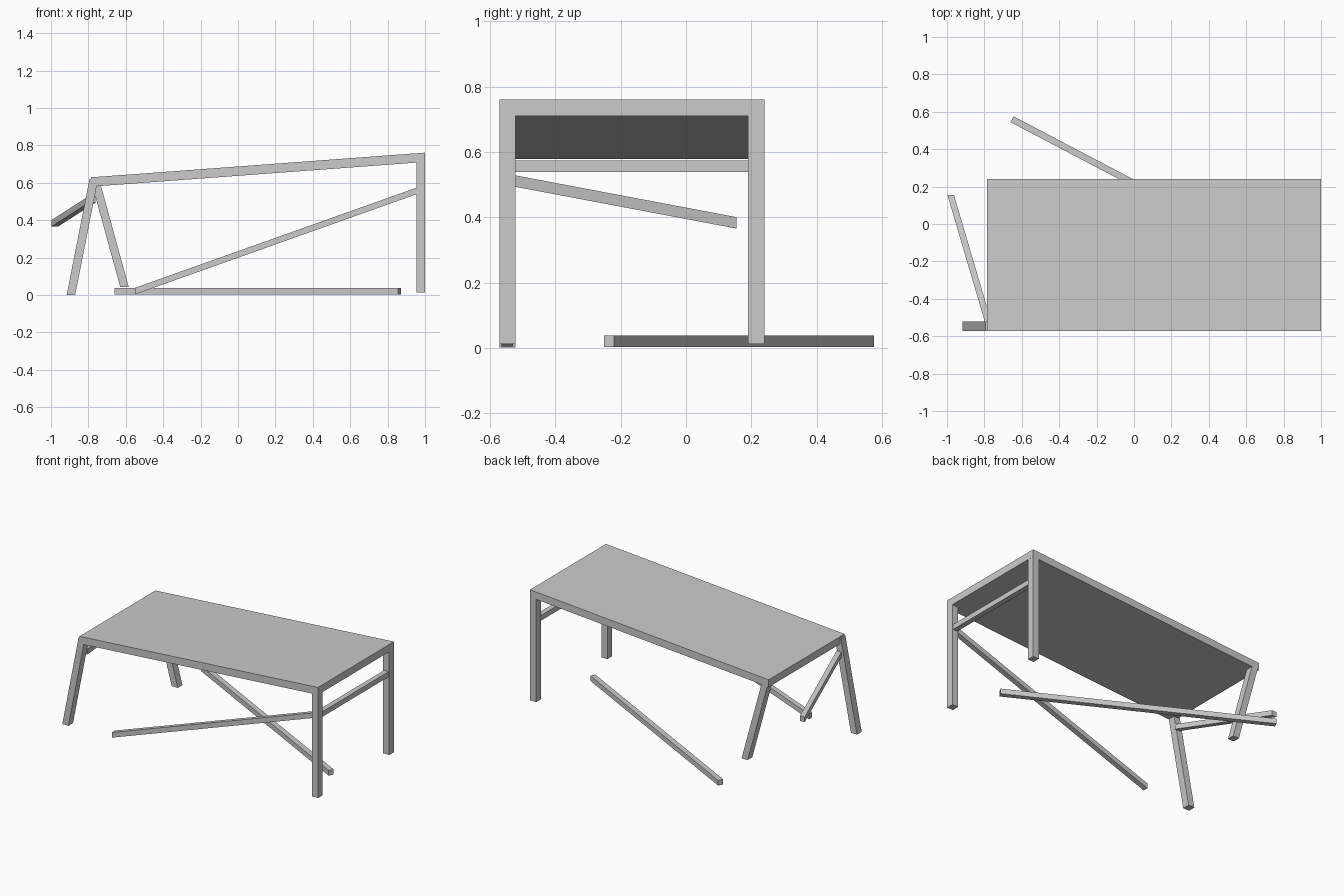
import bpy
from mathutils import Vector

if "Cube" in bpy.data.objects:
    bpy.data.objects.remove(bpy.data.objects["Cube"])


def bar(name, start, end, u, v):
    """Straight bar from start to end; u and v are half-size vectors of its end section."""
    u, v = Vector(u), Vector(v)
    verts = [Vector(p) + a * u + b * v
             for p in (start, end)
             for a, b in ((-1, -1), (1, -1), (1, 1), (-1, 1))]
    faces = [(3, 2, 1, 0), (4, 5, 6, 7)]
    faces += [(i, (i + 1) % 4, (i + 1) % 4 + 4, i + 4) for i in range(4)]
    # flip the winding when the section runs left-handed along the bar
    if u.cross(v).dot(Vector(end) - Vector(start)) < 0:
        faces = [f[::-1] for f in faces]
    mesh = bpy.data.meshes.new(name)
    mesh.from_pydata(verts, [], faces)
    mesh.update()
    obj = bpy.data.objects.new(name, mesh)
    bpy.context.collection.objects.link(obj)
    return obj


FRONT_Y, BACK_Y, MID_Y = -0.547, 0.215, -0.166
R = 0.0175                      # half thickness of the thin rails
LEG = 0.0228                    # half leg width along x

# sloping table top
bar("table_top", (-0.787, MID_Y, 0.604), (1.0, MID_Y, 0.736),
    (0, 0.406, 0), (0, 0, 0.025))

# upright right legs and splayed left legs
legs = {
    "front_right_leg": (FRONT_Y, 0.977, 0.735, 0.977, 0.012),
    "back_right_leg": (BACK_Y, 0.977, 0.735, 0.977, 0.012),
    "front_left_leg": (FRONT_Y, -0.771, 0.620, -0.893, 0.001),
    "back_left_leg": (BACK_Y, -0.764, 0.615, -0.607, 0.043),
}
for name, (y, x0, z0, x1, z1) in legs.items():
    bar(name, (x0, y, z0), (x1, y, z1), (LEG, 0, 0), (0, 0.025, 0))

# cross rail between the right legs
bar("right_rail", (0.977, -0.525, 0.557), (0.977, 0.195, 0.557),
    (R, 0, 0), (0, 0, R))

# front rail, hanging from the front right leg down to the floor
bar("fallen_front_rail", (0.957, FRONT_Y, 0.557), (-0.55, FRONT_Y, 0.021),
    (0, R, 0), (0, 0, R))

# left rail, broken away from the back left leg
bar("broken_left_rail", (-0.78, -0.523, 0.511), (-0.98, 0.155, 0.383),
    (R, 0, 0), (0, 0, R))

# loose rail lying on the floor
a, b = Vector((-0.652, 0.56, 0.02)), Vector((0.863, -0.236, 0.02))
side = (b - a).cross(Vector((0, 0, 1))).normalized() * R
bar("loose_floor_rail", a, b, side, (0, 0, R))
